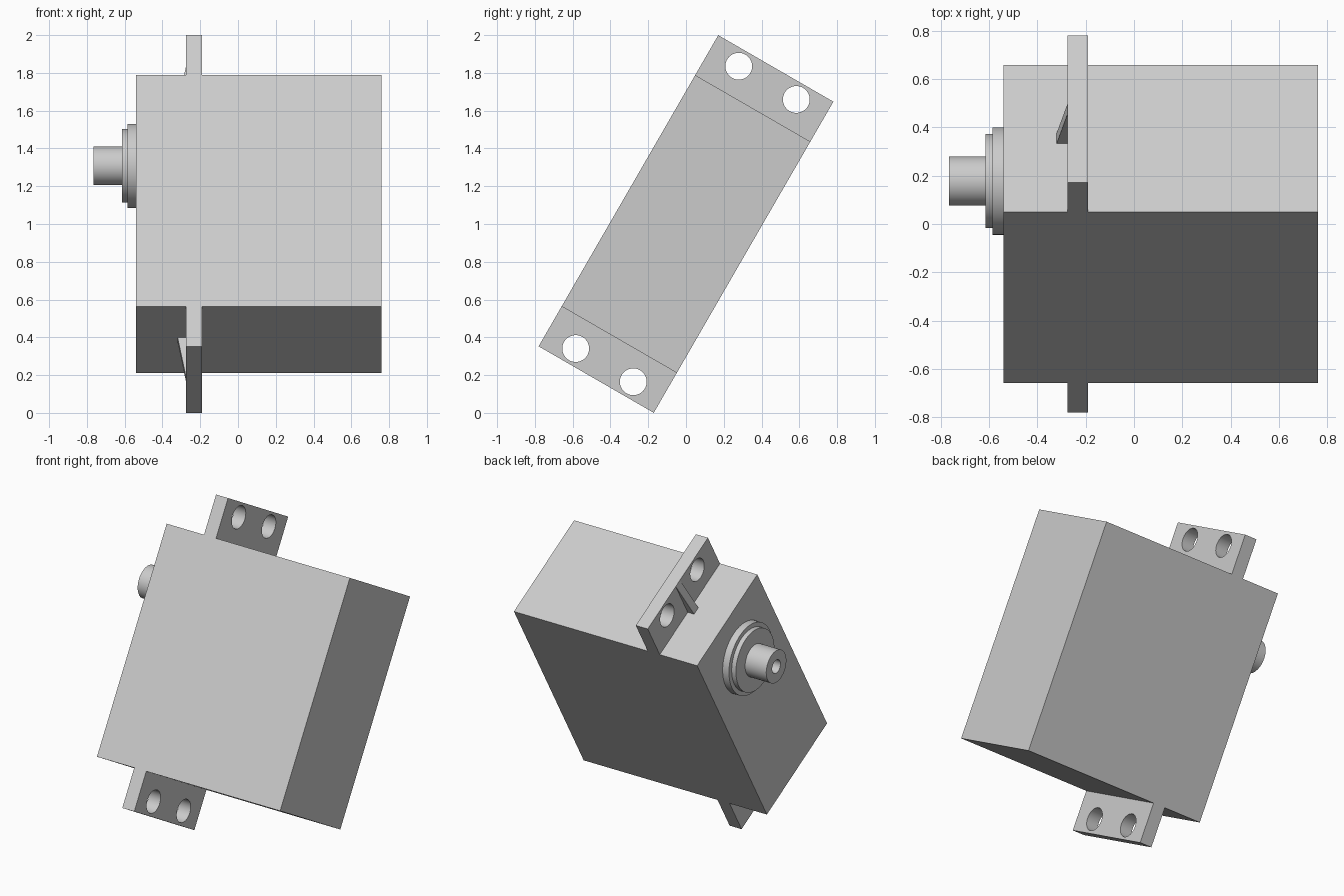
import bpy, bmesh, math
from mathutils import Matrix, Vector

cube = bpy.data.objects.get("Cube")
if cube:
    bpy.data.objects.remove(cube, do_unlink=True)

grey = bpy.data.materials.new("light_grey")
grey.use_nodes = True
grey.diffuse_color = (0.6, 0.6, 0.6, 1)
grey.node_tree.nodes["Principled BSDF"].inputs["Base Color"].default_value = (0.6, 0.6, 0.6, 1)

# Everything is built upright about the origin, then leaned back
LEAN = Matrix.Translation((0, 0, 1)) @ Matrix.Rotation(math.radians(-30), 4, "X")
HALF_WIDTH, BODY_TOP, TAB_TOP = 0.352, 0.707, 0.951
TAB_FRONT, TAB_BACK = -0.275, -0.19


def finish(name, bm, smooth=False):
    bmesh.ops.recalc_face_normals(bm, faces=bm.faces)
    bm.transform(LEAN)
    mesh = bpy.data.meshes.new(name)
    bm.to_mesh(mesh)
    bm.free()
    mesh.materials.append(grey)
    obj = bpy.data.objects.new(name, mesh)
    bpy.context.collection.objects.link(obj)
    bpy.ops.object.select_all(action="DESELECT")
    obj.select_set(True)
    bpy.context.view_layer.objects.active = obj
    if smooth:
        bpy.ops.object.shade_smooth_by_angle(angle=math.radians(30))
    return obj


def box(name, low, high):
    low, high = Vector(low), Vector(high)
    bm = bmesh.new()
    size = Matrix.Diagonal(high - low).to_4x4()
    bmesh.ops.create_cube(bm, size=1, matrix=Matrix.Translation((low + high) / 2) @ size)
    return finish(name, bm)


def drill(target, centres, radius):
    bm = bmesh.new()
    for y, z in centres:
        place = Matrix.Translation(((TAB_FRONT + TAB_BACK) / 2, y, z))
        bmesh.ops.create_cone(bm, cap_ends=True, segments=48, radius1=radius, radius2=radius,
                              depth=0.3, matrix=place @ Matrix.Rotation(math.pi / 2, 4, "Y"))
    cutter = finish("hole_cutter", bm)
    cutter.hide_render = True
    mod = target.modifiers.new("holes", "BOOLEAN")
    mod.operation, mod.object, mod.solver = "DIFFERENCE", cutter, "EXACT"
    bpy.context.view_layer.objects.active = target
    bpy.ops.object.modifier_apply(modifier=mod.name)
    bpy.data.objects.remove(cutter, do_unlink=True)
    bpy.ops.object.select_all(action="DESELECT")
    target.select_set(True)
    bpy.ops.object.shade_smooth_by_angle(angle=math.radians(30))


def rib(name, side, half=0.025):
    # Triangular brace tapering from the body to the tab's end
    bm = bmesh.new()
    corners = [(TAB_FRONT, BODY_TOP), (-0.32, BODY_TOP), (TAB_FRONT, TAB_TOP)]
    face = bm.faces.new([bm.verts.new((x, -half, z * side)) for x, z in corners])
    extruded = bmesh.ops.extrude_face_region(bm, geom=[face])["geom"]
    verts = [v for v in extruded if isinstance(v, bmesh.types.BMVert)]
    bmesh.ops.translate(bm, verts=verts, vec=(0, 2 * half, 0))
    return finish(name, bm)


# Main case
box("body", (-0.54, -HALF_WIDTH, -BODY_TOP), (0.76, HALF_WIDTH, BODY_TOP))

# Mounting tabs with two screw holes each, and their braces
for label, side in (("upper", 1), ("lower", -1)):
    ends = sorted((BODY_TOP * side, TAB_TOP * side))
    tab = box(label + "_mounting_tab", (TAB_FRONT, -HALF_WIDTH, ends[0]),
              (TAB_BACK, HALF_WIDTH, ends[1]))
    drill(tab, [(y, 0.863 * side) for y in (-0.176, 0.176)], 0.071)
    rib(label + "_rib", side)

# Stepped collar and hollow output shaft, turned around the x axis
profile = [(-0.54, 0.2225), (-0.585, 0.2225), (-0.585, 0.195), (-0.615, 0.195),
           (-0.615, 0.102), (-0.765, 0.102), (-0.765, 0.042), (-0.61, 0.042), (-0.61, 0)]
AXIS_Z = 0.355
bm = bmesh.new()
points = [bm.verts.new((x, 0, AXIS_Z + r)) for x, r in profile]
edges = [bm.edges.new(pair) for pair in zip(points, points[1:])]
bmesh.ops.spin(bm, geom=points + edges, cent=(0, 0, AXIS_Z), axis=(1, 0, 0),
               angle=math.tau, steps=64, use_duplicate=False)
bmesh.ops.remove_doubles(bm, verts=bm.verts, dist=0.0005)
finish("output_shaft", bm, smooth=True)
